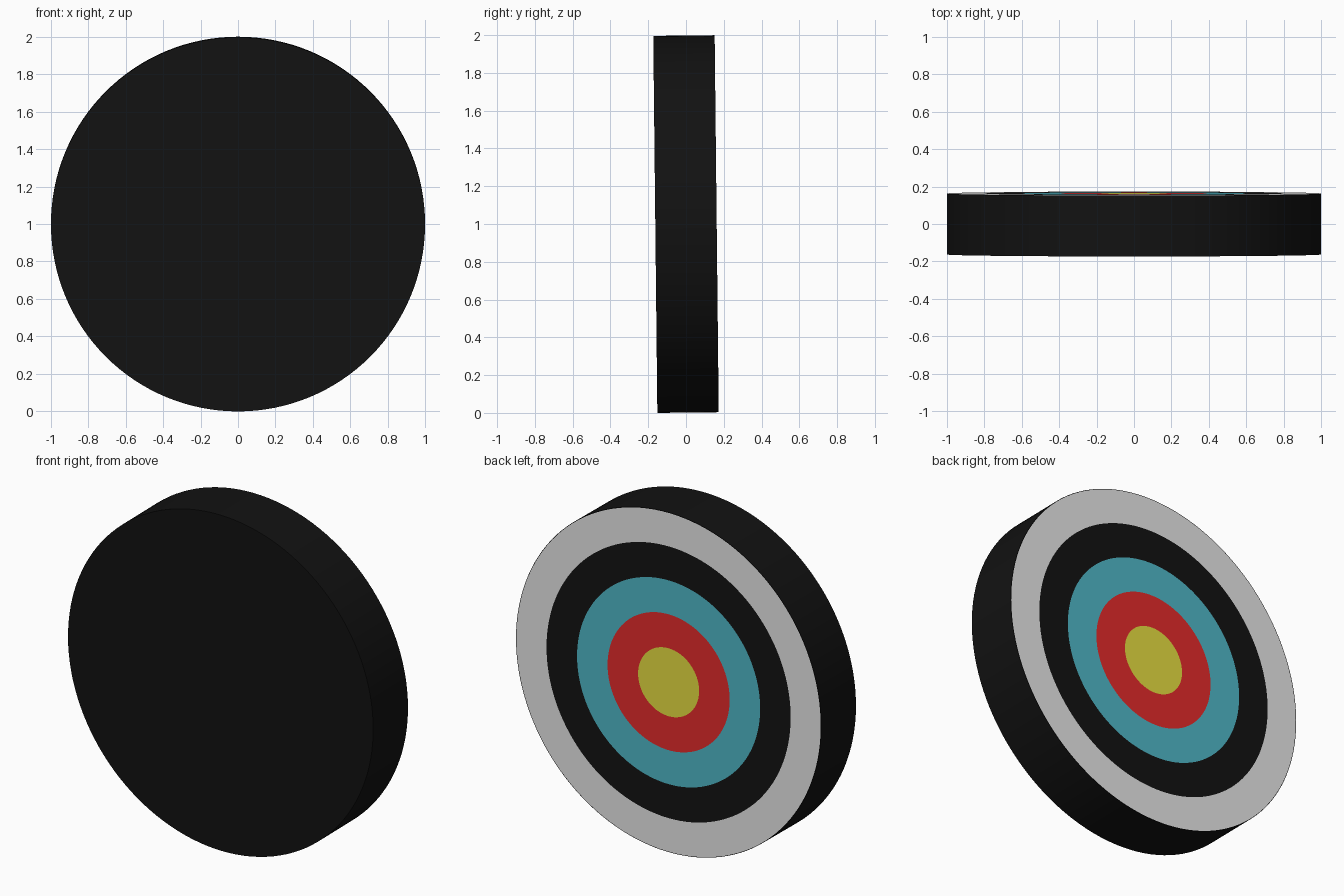
import bpy, bmesh, math
from mathutils import Matrix

if "Cube" in bpy.data.objects:
    bpy.data.objects.remove(bpy.data.objects["Cube"])

SEG = 128
R = 0.998          # disc radius
H = 0.1625         # half thickness
TILT = math.radians(0.62)

def material(name, rgb):
    m = bpy.data.materials.new(name)
    m.diffuse_color = (*rgb, 1)
    m.use_nodes = True
    m.node_tree.nodes["Principled BSDF"].inputs["Base Color"].default_value = m.diffuse_color
    return m

mats = [
    material("black", (0.006, 0.006, 0.006)),
    material("white", (0.8, 0.8, 0.8)),
    material("blue", (0.08, 0.48, 0.575)),
    material("red", (0.78, 0.024, 0.024)),
    material("yellow", (0.8, 0.735, 0.052)),
]

# Lathe profile from front centre round to the back: (radius, y, material of band ending here)
profile = [(R, -H, 0), (R, H, 0), (R * 0.997, H, 0), (R * 0.8, H, 1),
           (R * 0.6, H, 0), (R * 0.4, H, 2), (R * 0.2, H, 3)]

bm = bmesh.new()
rings = []
for r, y, _ in profile:
    rings.append([bm.verts.new((r * math.cos(2 * math.pi * i / SEG), y,
                                r * math.sin(2 * math.pi * i / SEG))) for i in range(SEG)])

# Plain front face and yellow bullseye
bm.faces.new(rings[0]).material_index = 0
bm.faces.new(rings[-1][::-1]).material_index = 4

# Rim and coloured rings
for k in range(1, len(profile)):
    a, b = rings[k - 1], rings[k]
    for i in range(SEG):
        j = (i + 1) % SEG
        f = bm.faces.new((a[i], b[i], b[j], a[j]))
        f.material_index = profile[k][2]
        f.smooth = k == 1
bmesh.ops.recalc_face_normals(bm, faces=bm.faces)

# Slight lean, then stand on the ground
bmesh.ops.transform(bm, matrix=Matrix.Rotation(TILT, 4, 'X'), verts=bm.verts)
low = min(v.co.z for v in bm.verts)
bmesh.ops.translate(bm, vec=(0, 0, -low), verts=bm.verts)

mesh = bpy.data.meshes.new("target_disc")
bm.to_mesh(mesh)
bm.free()
for m in mats:
    mesh.materials.append(m)
disc = bpy.data.objects.new("target_disc", mesh)
bpy.context.collection.objects.link(disc)

# Smooth rim with sharp edges
bpy.context.view_layer.objects.active = disc
disc.select_set(True)
bpy.ops.object.shade_smooth_by_angle(angle=math.radians(30))
